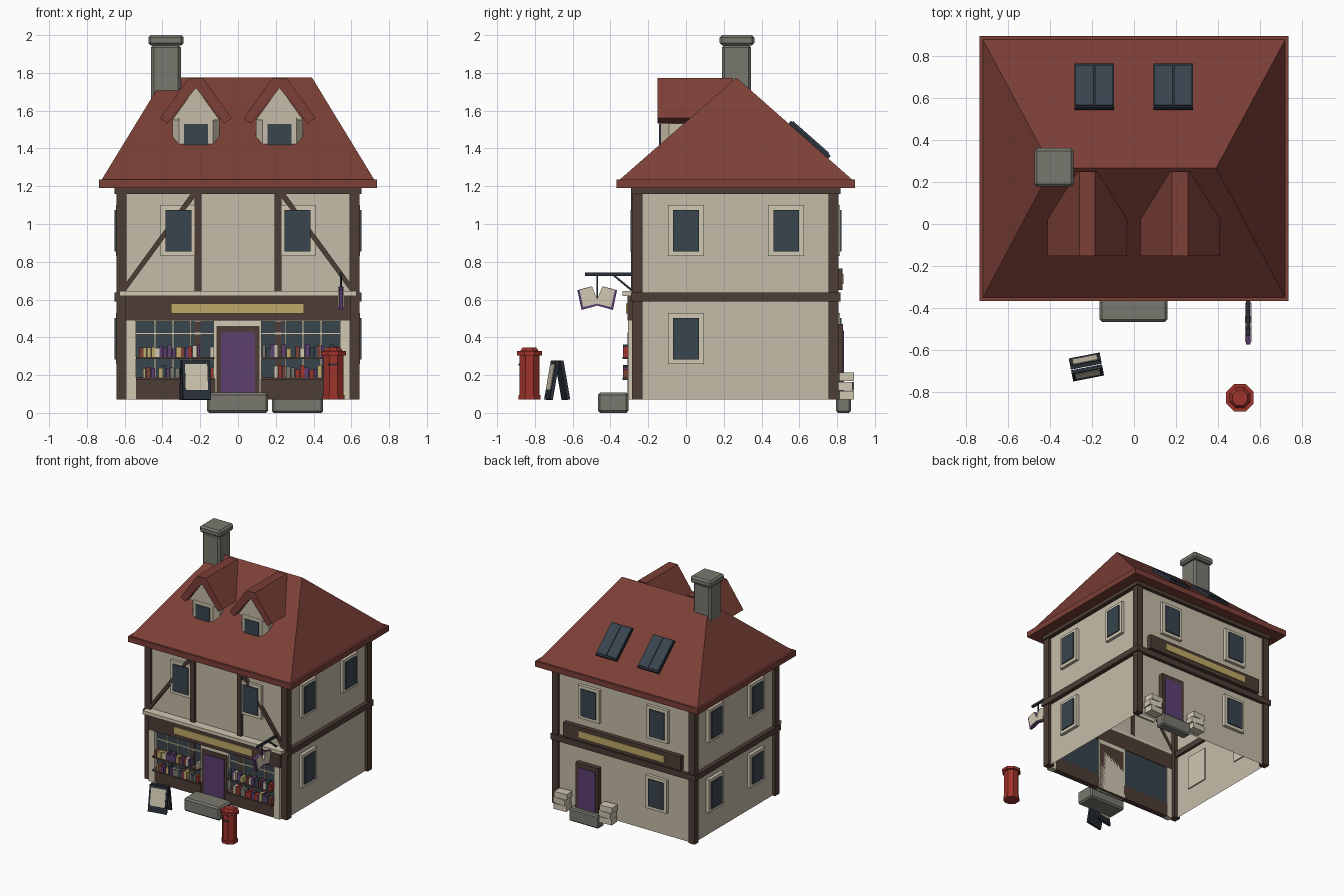
import bpy, bmesh, math, random
from mathutils import Matrix, Vector

if "Cube" in bpy.data.objects:
    bpy.data.objects.remove(bpy.data.objects["Cube"])

random.seed(4)
I = Matrix.Identity(4)
T = lambda x, y, z: Matrix.Translation((x, y, z))
R = lambda deg, ax: Matrix.Rotation(math.radians(deg), 4, ax)


def colour(name, r, g, b):
    m = bpy.data.materials.new(name)
    m.diffuse_color = (r, g, b, 1)
    m.use_nodes = True
    m.node_tree.nodes["Principled BSDF"].inputs["Base Color"].default_value = m.diffuse_color
    return m


PLASTER = colour("plaster", .56, .50, .39)
TRIM = colour("pale_trim", .64, .58, .45)
TIMBER = colour("timber", .075, .045, .035)
ROOF = colour("roof_tile", .20, .050, .037)
GLASS = colour("dark_glass", .040, .058, .075)
IRON = colour("dark_iron", .022, .030, .040)
GOLD = colour("gold", .52, .40, .14)
PURPLE = colour("purple", .11, .050, .165)
RED = colour("bright_red", .34, .033, .024)
STONE = colour("stone", .19, .19, .16)


def finish(name, bm, mat, M=I, bevel=0):
    bmesh.ops.recalc_face_normals(bm, faces=bm.faces)
    if bevel:
        bmesh.ops.bevel(bm, geom=bm.edges[:], offset=bevel, segments=1, affect='EDGES')
    bm.transform(M)
    me = bpy.data.meshes.new(name)
    bm.to_mesh(me)
    bm.free()
    me.materials.append(mat)
    ob = bpy.data.objects.new(name, me)
    bpy.context.collection.objects.link(ob)
    return ob


def box(name, x0, x1, y0, y1, z0, z1, mat, M=I, bevel=0):
    bm = bmesh.new()
    bmesh.ops.create_cube(bm, size=1)
    bm.transform(T((x0+x1)/2, (y0+y1)/2, (z0+z1)/2) @ Matrix.Diagonal((x1-x0, y1-y0, z1-z0, 1)))
    return finish(name, bm, mat, M, bevel)


def prism(name, pts, axis, a, b, mat, M=I):
    """Extrude a 2D outline along an axis from a to b."""
    put = {'x': lambda p, t: (t, p[0], p[1]), 'y': lambda p, t: (p[0], t, p[1]),
           'z': lambda p, t: (p[0], p[1], t)}[axis]
    bm = bmesh.new()
    f = bm.faces.new([bm.verts.new(put(p, a)) for p in pts])
    ext = bmesh.ops.extrude_face_region(bm, geom=[f])['geom']
    d = Vector(put((0, 0), b - a))
    bmesh.ops.translate(bm, vec=d, verts=[v for v in ext if isinstance(v, bmesh.types.BMVert)])
    return finish(name, bm, mat, M)


def mirrored(half):
    return half + [(-x, z) for x, z in reversed(half) if abs(x) > 1e-6]


# Walls: open shell, the front only above the shop window
X, YF, YB, Z0, Z1 = .62, -.265, .79, .07, 1.2
bm = bmesh.new()
for (xa, ya), (xb, yb), zb in (((-X, YF), (X, YF), .5), ((X, YF), (X, YB), Z0),
                               ((X, YB), (-X, YB), Z0), ((-X, YB), (-X, YF), Z0)):
    bm.faces.new([bm.verts.new(p) for p in
                  ((xa, ya, zb), (xb, yb, zb), (xb, yb, Z1), (xa, ya, Z1))])
bmesh.ops.remove_doubles(bm, verts=bm.verts, dist=1e-4)
finish("walls", bm, PLASTER)

# Timber frame
for s in (-1, 1):
    xs = sorted((s*.59, s*.643))
    box("corner_post_front", *xs, -.287, -.23, .07, 1.19, TIMBER)
    box("corner_post_back", *xs, .755, .808, .07, 1.19, TIMBER)
    for z0, z1 in ((.59, .637), (1.16, 1.192)):
        box("side_beam", *sorted((s*.60, s*.653)), -.29, .817, z0, z1, TIMBER)
    box("front_stud", *sorted((s*.192, s*.23)), -.29, -.26, .64, 1.17, TIMBER)
    prism("front_brace", [(s*.625, .645), (s*.595, .645), (s*.215, 1.16), (s*.25, 1.16)],
          'y', -.287, -.26, TIMBER)
for z0, z1 in ((.59, .637), (1.16, 1.192)):
    box("back_beam", -.65, .65, .78, .817, z0, z1, TIMBER)
box("front_top_beam", -.65, .65, -.292, -.25, 1.16, 1.192, TIMBER)


# Windows: pale surround with a dark pane, facing local -y
def window(M):
    box("window_frame", -.095, .095, -.025, .01, -.135, .135, TRIM, M)
    box("window_pane", -.068, .068, -.034, -.024, -.11, .11, GLASS, M)


UP, LOW = .965, .393
for s in (-1, 1):
    window(T(s*.315, YF+.004, UP))
    window(T(s*.31, YB, UP) @ R(180, 'Z'))
    for y in (0, .53):
        window(T(s*X, y, UP) @ R(s*90, 'Z'))
        if s < 0 or y == 0:
            window(T(s*X, y, LOW) @ R(s*90, 'Z'))
window(T(-.30, YB, LOW) @ R(180, 'Z'))

# Shop front
box("shop_fascia", -.595, .595, -.31, -.26, .49, .62, TIMBER)
box("shop_sign", -.355, .35, -.318, -.305, .525, .58, GOLD)
box("shop_cornice", -.627, .627, -.335, -.26, .618, .645, TRIM)
book_colours = [PURPLE, TRIM, RED, GOLD, STONE, ROOF, PURPLE, TRIM, GLASS]
for s in (-1, 1):
    span = lambda a, b: sorted((s*a, s*b))
    box("pilaster", *span(.54, .592), -.308, -.26, .07, .49, TRIM)
    box("stall_riser", *span(.12, .545), -.303, -.26, .07, .18, TIMBER)
    box("shop_glass", *span(.12, .545), -.275, -.265, .175, .495, GLASS)
    box("window_stud", *span(.195, .23), -.28, -.27, .18, .49, TIMBER)
    for z in (.415, .485):
        box("glazing_bar", *span(.125, .54), -.287, -.27, z, z+.01, TRIM)
    for x in (.245, .34, .435):
        box("glazing_bar", *span(x, x+.009), -.287, -.27, .18, .49, TRIM)
    for z in (.175, .285):
        box("book_shelf", *span(.125, .54), -.335, -.27, z, z+.012, TIMBER)
        x = .13
        while x < .515:
            w = random.uniform(.014, .026)
            if random.random() < .9:
                box("book", *span(x, x+w), -.333, -.29, z+.012, z+random.uniform(.055, .078),
                    random.choice(book_colours))
            x += w + .002


# Doors, facing local -y
def door(M, w, top):
    box("door_frame", -w-.025, w+.025, -.04, .005, .07, top+.035, TIMBER, M)
    box("door_leaf", -w, w, -.046, -.036, .09, top, PURPLE, M)


box("door_surround", -.13, .125, -.3, -.26, .07, .49, TRIM)
door(T(0, YF, 0), .09, .425)
door(T(.315, YB, 0) @ R(180, 'Z'), .077, .435)
box("front_step", -.165, .16, -.467, -.305, 0, .108, STONE, bevel=.012)
box("back_step", .18, .45, .795, .873, 0, .105, STONE, bevel=.01)

# Back sign board and stacked parcels beside the back door
box("back_sign_board", -.53, .53, .78, .828, .65, .765, TIMBER)
box("back_sign", -.385, .385, .826, .835, .682, .735, GOLD)
for x in (.11, .52):
    for i, (dx, turn) in enumerate(((0, 3), (.006, -5), (-.004, 4))):
        box("parcel", -.055, .055, -.038, .038, i*.049, i*.049+.045, TRIM,
            T(x+dx, .848, .07) @ R(turn, 'Z'))

# Hipped roof
box("eaves", -.737, .737, -.367, .896, 1.19, 1.235, ROOF)
bm = bmesh.new()
base = [bm.verts.new((x, y, 1.234)) for x, y in ((-.722, -.352), (.722, -.352), (.722, .881), (-.722, .881))]
l, r = bm.verts.new((-.392, .267, 1.775)), bm.verts.new((.392, .267, 1.775))
for f in ((base[0], base[1], r, l), (base[1], base[2], r), (base[2], base[3], l, r),
          (base[3], base[0], l), base[::-1]):
    bm.faces.new(f)
finish("hipped_roof", bm, ROOF)

# Dormers and skylights
slope = math.degrees(math.atan2(.541, .614))
for x in (-.223, .22):
    M = T(x, 0, 0)
    prism("dormer_bay", mirrored([(.09, -.135), (.125, -.09), (.125, .1)]), 'z', 1.35, 1.56, PLASTER, M)
    prism("dormer_gable", mirrored([(.125, 1.55), (0, 1.725)]), 'y', -.133, .2, PLASTER, M)
    box("dormer_pane", -.063, .063, -.142, -.134, 1.41, 1.53, GLASS, M)
    roof = [(.038, 1.773), (.19, 1.56), (.15, 1.532), (0, 1.72),
            (-.15, 1.532), (-.19, 1.56), (-.038, 1.773)]
    prism("dormer_roof", roof, 'y', -.152, .25, ROOF, M)
for x in (-.19, .187):
    M = T(x, .648, 1.439) @ R(-slope, 'X')
    box("skylight_frame", -.095, .095, -.14, .14, -.02, .02, IRON, M)
    for s in (-1, 1):
        box("skylight_pane", *sorted((s*.003, s*.09)), -.13, .125, .018, .026, GLASS, M)

# Chimney
box("chimney_stack", -.46, -.303, .19, .345, 1.3, 1.95, STONE, bevel=.015)
box("chimney_cap", -.475, -.288, .178, .362, 1.945, 2.0, STONE, bevel=.013)

# Hanging sign: open book on a bracket
SX, SY = .545, -.47
box("sign_bar", SX-.008, SX+.008, -.535, -.27, .725, .743, IRON)
prism("sign_strut", [(-.39, .728), (-.375, .728), (-.285, .655), (-.285, .64)], 'x', SX-.006, SX+.006, IRON)
box("sign_hanger", SX-.004, SX+.004, SY-.004, SY+.004, .6, .73, IRON)
cover = [(.028, .67), (.105, .65), (.083, .545), (0, .568), (-.083, .545), (-.105, .65), (-.028, .67), (0, .60)]
pages = [(.028, .667), (.093, .65), (.074, .56), (0, .578), (-.074, .56), (-.093, .65), (-.028, .667), (0, .604)]
prism("sign_cover", cover, 'x', SX-.011, SX+.011, PURPLE, T(0, SY, 0))
prism("sign_pages", pages, 'x', SX-.015, SX+.015, TRIM, T(0, SY, 0))


# Pillar post box, eight-sided
def ring(name, r1, r2, z0, z1, mat):
    bm = bmesh.new()
    bmesh.ops.create_cone(bm, cap_ends=True, segments=8, radius1=r1*1.08, radius2=r2*1.08, depth=z1-z0)
    finish(name, bm, mat, T(.505, -.829, (z0+z1)/2) @ R(22.5, 'Z'))


ring("post_box_base", .058, .058, .07, .095, RED)
ring("post_box_body", .053, .053, .09, .31, RED)
ring("post_box_cap", .066, .066, .305, .328, RED)
ring("post_box_top", .05, .036, .327, .346, RED)
box("post_slot", .48, .53, -.886, -.878, .25, .262, IRON)

# Folding pavement board
M = T(-.227, -.682, .07) @ R(11, 'Z')
for s in (-1, 1):
    P = M @ T(0, s*.047, 0) @ R(s*10, 'X')
    box("pavement_board", -.075, .075, -.009, .009, 0, .21, IRON, P)
    box("pavement_board_panel", -.06, .06, *sorted((s*.008, s*.012)), .05, .19, TRIM, P)
